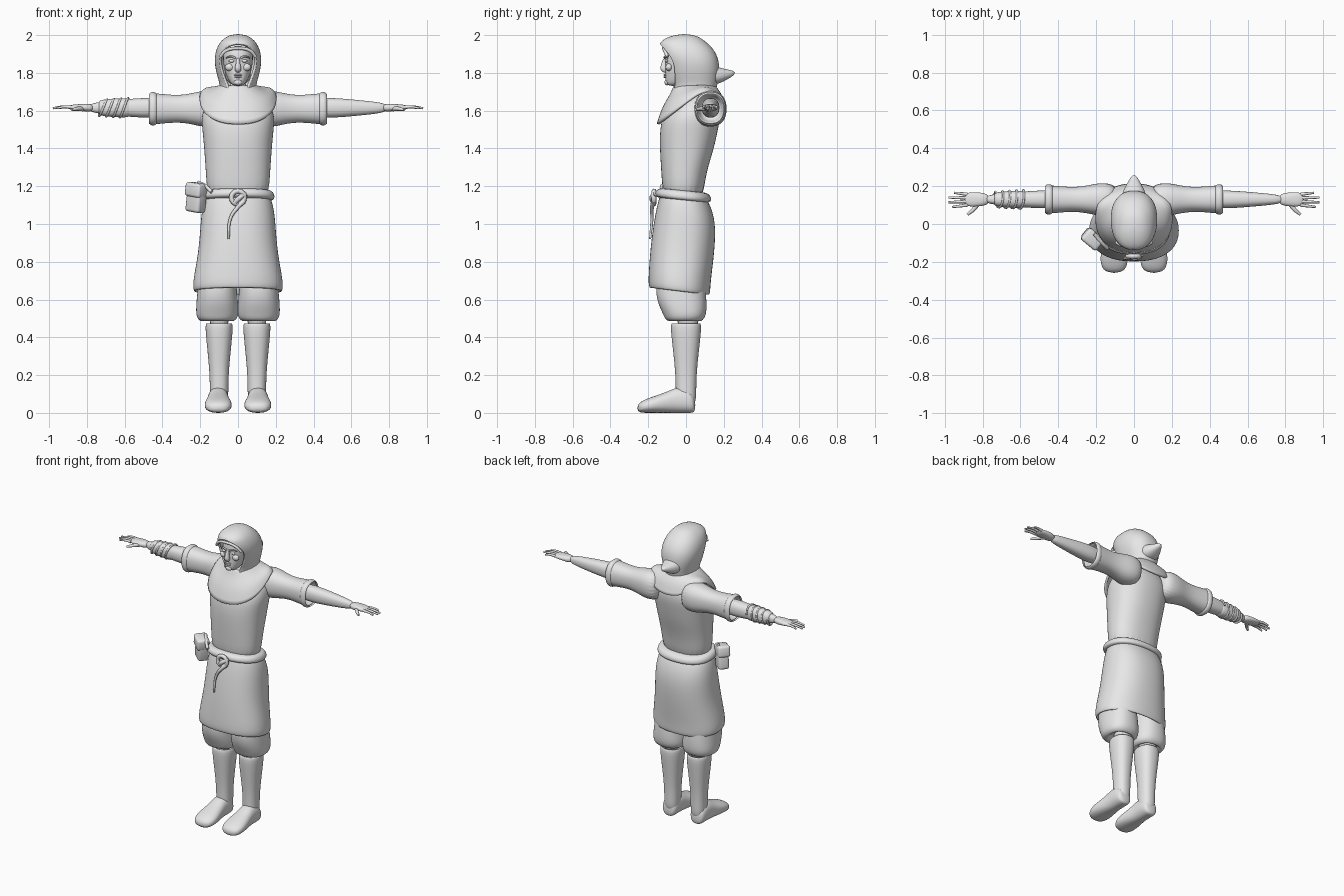
import bpy, bmesh
from math import sin, cos, pi, radians, copysign

default_cube = bpy.data.objects.get("Cube")
if default_cube:
    bpy.data.objects.remove(default_cube, do_unlink=True)

grey = bpy.data.materials.new("plain_grey")
grey.use_nodes = True
grey.diffuse_color = (.8, .8, .8, 1)
grey.node_tree.nodes["Principled BSDF"].inputs["Base Color"].default_value = grey.diffuse_color


def finish(name, mesh):
    """Link a mesh as a smooth shaded object in the single material."""
    mesh.materials.clear()
    mesh.materials.append(grey)
    for polygon in mesh.polygons:
        polygon.use_smooth = True
    part = bpy.data.objects.new(name, mesh)
    bpy.context.collection.objects.link(part)
    return part


def from_bmesh(name, bm):
    mesh = bpy.data.meshes.new(name)
    bm.to_mesh(mesh)
    bm.free()
    return finish(name, mesh)


def rounded(value):
    """Superellipse term, slightly squarer than a circle."""
    return copysign(abs(value) ** .87, value)


def loft(name, rings, axis="z", middle=0, side=1, tilt=0, drape=0, caps=True, count=24):
    """Skin rings of (position, half width, low edge, high edge, optional gap in degrees)."""
    bm = bmesh.new()
    loops = []
    for step, (t, half, low_edge, high_edge, *gap) in enumerate(rings):
        start = radians(sum(gap))
        hang = drape * step / (len(rings) - 1)
        loop = []
        for i in range(count + 1):
            angle = start + 2 * (pi - start) * i / count
            a = middle + half * rounded(sin(angle))
            b = (low_edge + high_edge) / 2 - (high_edge - low_edge) / 2 * rounded(cos(angle))
            x, y, z = {"z": (a, b, t), "x": (t, a, b), "y": (a, t, b)}[axis]
            z -= tilt * y + hang * (.75 * max(0, .08 - y) + max(0, y - .12))
            loop.append(bm.verts.new((x * side, y, z)))
        loops.append(loop)
    for low, high in zip(loops, loops[1:]):
        for i in range(count):
            bm.faces.new((low[i], low[i + 1], high[i + 1], high[i]))
    if caps:
        bm.faces.new(loops[0][:-1])
        bm.faces.new(loops[-1][:-1])
    bmesh.ops.remove_doubles(bm, verts=bm.verts, dist=.0002)
    bmesh.ops.recalc_face_normals(bm, faces=bm.faces)
    part = from_bmesh(name, bm)
    smooth = part.modifiers.new("smooth", "SUBSURF")
    smooth.levels = smooth.render_levels = 2
    return part


def limb(name, profile, axis, middle, height, side, caps=True):
    """Nearly round loft along a straight axis from (position, radius) pairs."""
    rings = [(t, r * .9, height - r, height + r) for t, r in profile]
    return loft(name, rings, axis=axis, middle=middle, side=side, caps=caps)


def tube(name, points, radius, taper=1.0, cyclic=False):
    """Round cord through points, thinning to taper at its end."""
    curve = bpy.data.curves.new(name, "CURVE")
    curve.dimensions = "3D"
    curve.bevel_depth = radius
    curve.bevel_resolution = 2
    curve.resolution_u = 5
    curve.use_fill_caps = True
    spline = curve.splines.new("BEZIER")
    spline.bezier_points.add(len(points) - 1)
    spline.use_cyclic_u = cyclic
    for i, (knot, point) in enumerate(zip(spline.bezier_points, points)):
        knot.co = point
        knot.radius = 1 + (taper - 1) * i / (len(points) - 1)
        knot.handle_left_type = knot.handle_right_type = "AUTO"
    helper = bpy.data.objects.new(name + "_path", curve)
    bpy.context.collection.objects.link(helper)
    depsgraph = bpy.context.evaluated_depsgraph_get()
    mesh = bpy.data.meshes.new_from_object(helper.evaluated_get(depsgraph))
    bpy.data.objects.remove(helper, do_unlink=True)
    return finish(name, mesh)


def ball(name, location, size):
    bm = bmesh.new()
    bmesh.ops.create_uvsphere(bm, u_segments=16, v_segments=10, radius=1)
    part = from_bmesh(name, bm)
    part.location, part.scale = location, size


def pouch_block(name, location, size):
    """Soft edged block turned to sit against the hip."""
    bm = bmesh.new()
    bmesh.ops.create_cube(bm, size=1)
    bmesh.ops.scale(bm, vec=size, verts=bm.verts)
    bmesh.ops.bevel(bm, geom=bm.edges[:], offset=.016, segments=3, profile=.5, affect="EDGES")
    part = from_bmesh(name, bm)
    part.location, part.rotation_euler = location, (0, radians(8), radians(-40))


# Tunic body and skirt, the skirt hollow at its hem
loft("tunic_body", [
    (1.1, .16, -.12, .09), (1.25, .17, -.13, .1), (1.4, .18, -.14, .15),
    (1.5, .19, -.14, .17), (1.6, .2, -.12, .19), (1.7, .11, 0, .14)])
loft("tunic_skirt", [
    (1.2, .15, -.12, .08), (1.1, .19, -.15, .14), (1, .2, -.17, .16), (.85, .21, -.19, .15),
    (.7, .24, -.2, .13), (.64, .24, -.2, .13), (.63, .22, -.18, .11), (.8, .18, -.15, .08)], tilt=.12)

# Belt with a ring knot and a hanging end
loft("belt", [
    (1.12, .17, -.13, .1), (1.13, .2, -.17, .14), (1.17, .19, -.16, .13), (1.18, .16, -.12, .09)], tilt=.1)
eighths = [i * pi / 4 for i in range(8)]
tube("belt_ring", [(.034 * cos(a), -.17, 1.14 + .034 * sin(a)) for a in eighths], .013, cyclic=True)
tube("belt_knot", [(.04, -.16, 1.16), (.01, -.18, 1.14), (-.02, -.17, 1.11)], .014)
tube("belt_end", [(.03, -.17, 1.12), (0, -.18, 1.09), (-.04, -.18, 1.03), (-.05, -.19, .92)], .014, taper=.4)

# Hip pouch with a flap and a strap to the belt
pouch_block("pouch", (-.22, -.075, 1.135), (.095, .07, .145))
pouch_block("pouch_flap", (-.22, -.08, 1.18), (.105, .08, .075))
tube("pouch_strap", [(-.21, -.05, 1.22), (-.17, -.1, 1.2), (-.14, -.13, 1.17)], .01)

# Hood open around the face, its pointed tip, and the shoulder cape
hood = loft("hood", [
    (2, 0, -.01, -.01), (1.99, .055, -.08, .06), (1.96, .09, -.14, .1), (1.935, .105, -.14, .13, 36),
    (1.89, .117, -.125, .16, 50), (1.84, .116, -.1, .17, 50), (1.79, .105, -.09, .17, 45),
    (1.74, .09, -.07, .16, 36), (1.7, .09, -.07, .15, 20)], caps=False)
cape = loft("shoulder_cape", [
    (1.73, .09, -.06, .15), (1.72, .14, -.08, .17), (1.72, .18, -.12, .19), (1.7, .2, -.15, .21)],
    drape=1, caps=False)
for cloth in (hood, cape):
    thickness = cloth.modifiers.new("thickness", "SOLIDIFY")
    thickness.thickness, thickness.offset = .014, 0
loft("hood_tip", [
    (.1, .08, 1.73, 1.86), (.17, .06, 1.74, 1.83), (.21, .04, 1.76, 1.82), (.26, .01, 1.79, 1.81)], axis="y")
tube("hood_lining", [(.093 * cos(a), -.098 - .02 * sin(a), 1.885 + .045 * sin(a)) for a in eighths[:5]], .009)

# Head and neck
limb("neck", [(1.6, .06), (1.78, .06)], "z", 0, .02, 1)
loft("head", [
    (1.73, .03, -.1, -.04), (1.76, .05, -.11, .04), (1.8, .07, -.11, .08),
    (1.86, .08, -.11, .1), (1.92, .08, -.11, .09), (1.96, .05, -.08, .05)])

# Face details
loft("nose", [(1.8, .01, -.12, -.1), (1.82, .02, -.14, -.1), (1.85, .01, -.13, -.1), (1.88, .01, -.12, -.1)])
ball("upper_lip", (0, -.11, 1.789), (.023, .009, .005))
ball("lower_lip", (0, -.11, 1.779), (.019, .009, .006))
ball("chin", (0, -.1, 1.75), (.022, .014, .016))

for side, word in ((1, "left_"), (-1, "right_")):
    ball(word + "eye", (side * .034, -.103, 1.863), (.016, .009, .008))
    tube(word + "brow", [(side * .013, -.112, 1.878), (side * .035, -.112, 1.887),
                         (side * .063, -.098, 1.88)], .006, taper=.6)
    ball(word + "cheek", (side * .045, -.09, 1.83), (.024, .018, .02))

    # Short sleeve with a raised cuff, folded in at its mouth
    limb(word + "sleeve", [(.08, .09), (.18, .1), (.25, .08), (.33, .07), (.45, .085), (.46, .08),
                           (.45, .07), (.4, .06)], "x", .13, 1.61, side)
    limb(word + "cuff", [(.43, .08), (.44, .09), (.46, .09), (.47, .08)], "x", .13, 1.61, side, caps=False)

    # Forearm and flat palm
    limb(word + "forearm", [(.38, .05), (.5, .055), (.65, .04), (.8, .025)], "x", .13, 1.615, side)
    loft(word + "palm", [(.76, .03, 1.59, 1.64), (.84, .04, 1.6, 1.635), (.9, .035, 1.605, 1.63)],
         axis="x", middle=.13, side=side)

    # Fingers fan out from the palm, the thumb points forward
    for i, reach in enumerate((.96, .98, .98, .95)):
        base, tip = .1 + .019 * i, .09 + .025 * i
        tube(word + "finger_" + str(i + 1), [
            (side * .88, base, 1.618), (side * (reach + .88) / 2, (base + tip) / 2, 1.62),
            (side * reach, tip, 1.613)], .0095, taper=.6)
    tube(word + "thumb", [(side * .82, .115, 1.61), (side * .85, .075, 1.61), (side * .88, .05, 1.605)],
         .014, taper=.5)

    # Baggy breeches gathered below the knee
    loft(word + "breeches", [
        (.8, .08, -.12, .08), (.7, .1, -.16, .1), (.6, .11, -.16, .11), (.52, .115, -.12, .11),
        (.49, .1, -.11, .09), (.48, .07, -.07, .07), (.52, .06, -.05, .06)], middle=.11, side=side)
    limb(word + "knee", [(.55, .06), (.44, .06)], "z", .1, .01, side)

    # Tall boot with a turned rim and a broad toe
    limb(word + "boot_shaft", [(.45, .06), (.48, .07), (.47, .085), (.34, .07), (.2, .055), (.1, .055),
                               (.03, .05)], "z", .1, 0, side)
    loft(word + "boot_foot", [
        (.05, .04, 0, .08), (.02, .055, 0, .13), (-.05, .055, 0, .14), (-.1, .06, 0, .11),
        (-.2, .08, 0, .08), (-.26, .05, 0, .05)], axis="y", middle=.105, side=side)

# Bandage wound around the right forearm
limb("bandage", [(.57, .04), (.58, .055), (.73, .045), (.74, .03)], "x", .13, 1.615, -1)
turns = [(i, i * pi / 4) for i in range(33)]
tube("bandage_wrap", [(-.585 - .0046 * i + .012 * sin(a), .13 + (.05 - .0003 * i) * cos(a),
                       1.615 + (.052 - .0003 * i) * sin(a)) for i, a in turns], .006)
